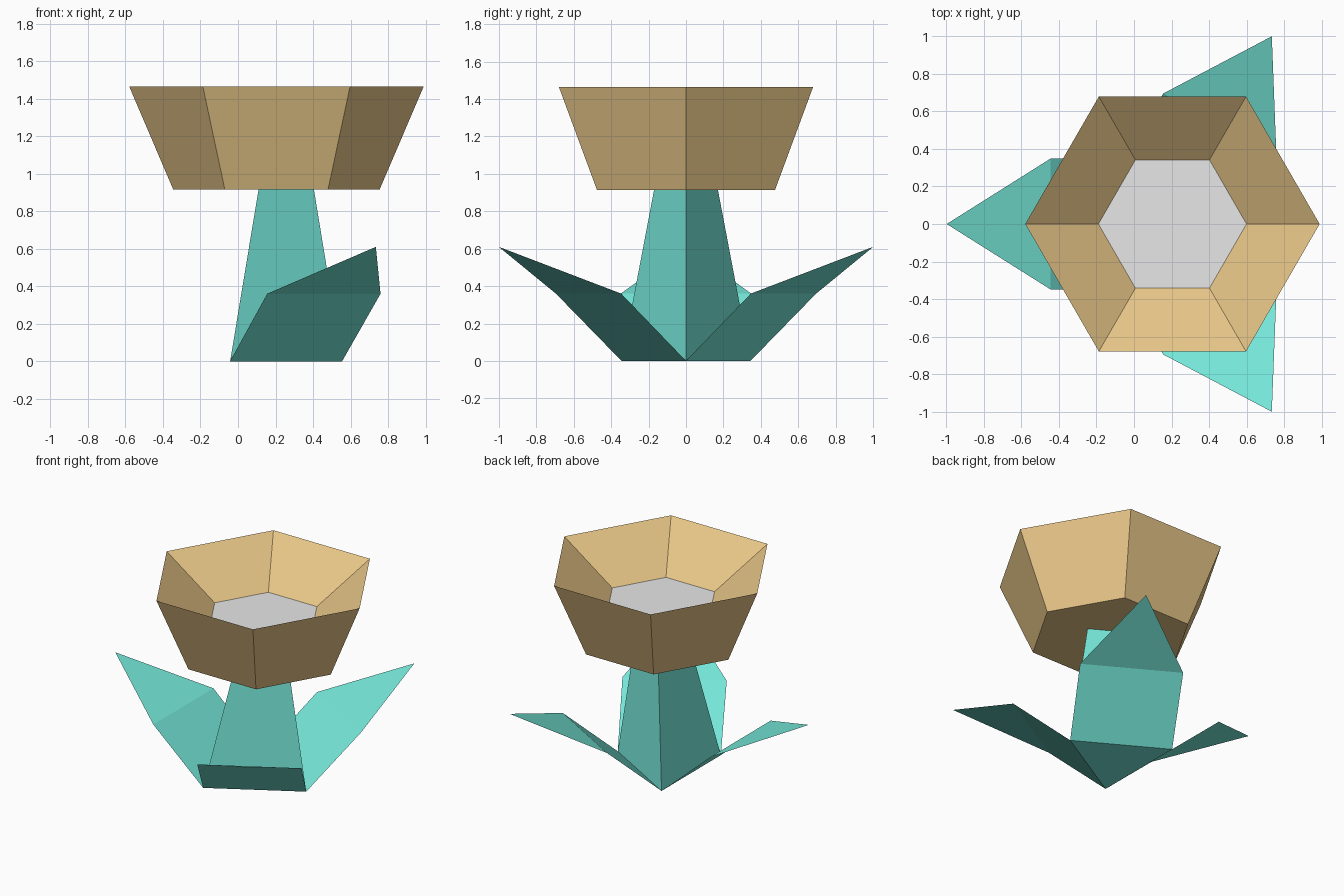
import bpy, bmesh, math
from mathutils import Vector

if "Cube" in bpy.data.objects:
    bpy.data.objects.remove(bpy.data.objects["Cube"])


def material(name, rgb):
    m = bpy.data.materials.new(name)
    m.diffuse_color = (*rgb, 1)
    m.use_nodes = True
    m.node_tree.nodes["Principled BSDF"].inputs["Base Color"].default_value = m.diffuse_color
    return m


teal = material("leaf teal", (0.18, 0.80, 0.69))
tan = material("petal tan", (0.80, 0.56, 0.245))
grey = material("centre grey", (0.80, 0.80, 0.80))

BASE_X, BLOOM_X = 0.157, 0.205


def lofted(name, sides, rings, mats):
    """Closed solid through regular-polygon rings given as (centre x, radius, z)."""
    bm = bmesh.new()
    loops = []
    for cx, r, z in rings:
        angles = [2 * math.pi * i / sides for i in range(sides)]
        loops.append([bm.verts.new((cx + r * math.cos(a), r * math.sin(a), z)) for a in angles])
    for lo, hi in zip(loops, loops[1:]):
        for i in range(sides):
            j = (i + 1) % sides
            bm.faces.new((lo[i], lo[j], hi[j], hi[i]))
    bm.faces.new(loops[0][::-1])
    cap = bm.faces.new(loops[-1])
    cap.material_index = len(mats) - 1
    return finish(name, bm, mats)


def finish(name, bm, mats):
    bm.normal_update()
    mesh = bpy.data.meshes.new(name)
    bm.to_mesh(mesh)
    bm.free()
    for m in mats:
        mesh.materials.append(m)
    ob = bpy.data.objects.new(name, mesh)
    bpy.context.collection.objects.link(ob)
    return ob


# Three-sided stem, leaning slightly towards the bloom centre
lofted("stem", 3, [(BASE_X, 0.398, 0), (BLOOM_X + 0.003, 0.197, 0.915)], [teal])

# Hexagonal bloom: outer wall, knife-edge rim, sunken bowl with a grey floor
lofted("bloom", 6, [(BLOOM_X, 0.55, 0.915), (BLOOM_X, 0.785, 1.465),
                    (BLOOM_X, 0.395, 1.19)], [tan, grey])

# Three folded sheet leaves growing from the base edges of the stem
for k in range(3):
    a = math.radians(60 + 120 * k)
    out = Vector((math.cos(a), math.sin(a), 0))
    side = Vector((-math.sin(a), math.cos(a), 0))
    bm = bmesh.new()
    v = [bm.verts.new(Vector((BASE_X, 0, z)) + out * d + side * w)
         for d, w, z in ((0.199, -0.345, 0), (0.199, 0.345, 0),
                         (0.602, 0.349, 0.36), (0.602, -0.349, 0.36),
                         (1.156, 0, 0.61))]
    bm.faces.new((v[0], v[3], v[2], v[1]))
    bm.faces.new((v[3], v[4], v[2]))
    finish(f"leaf_{k + 1}", bm, [teal])
